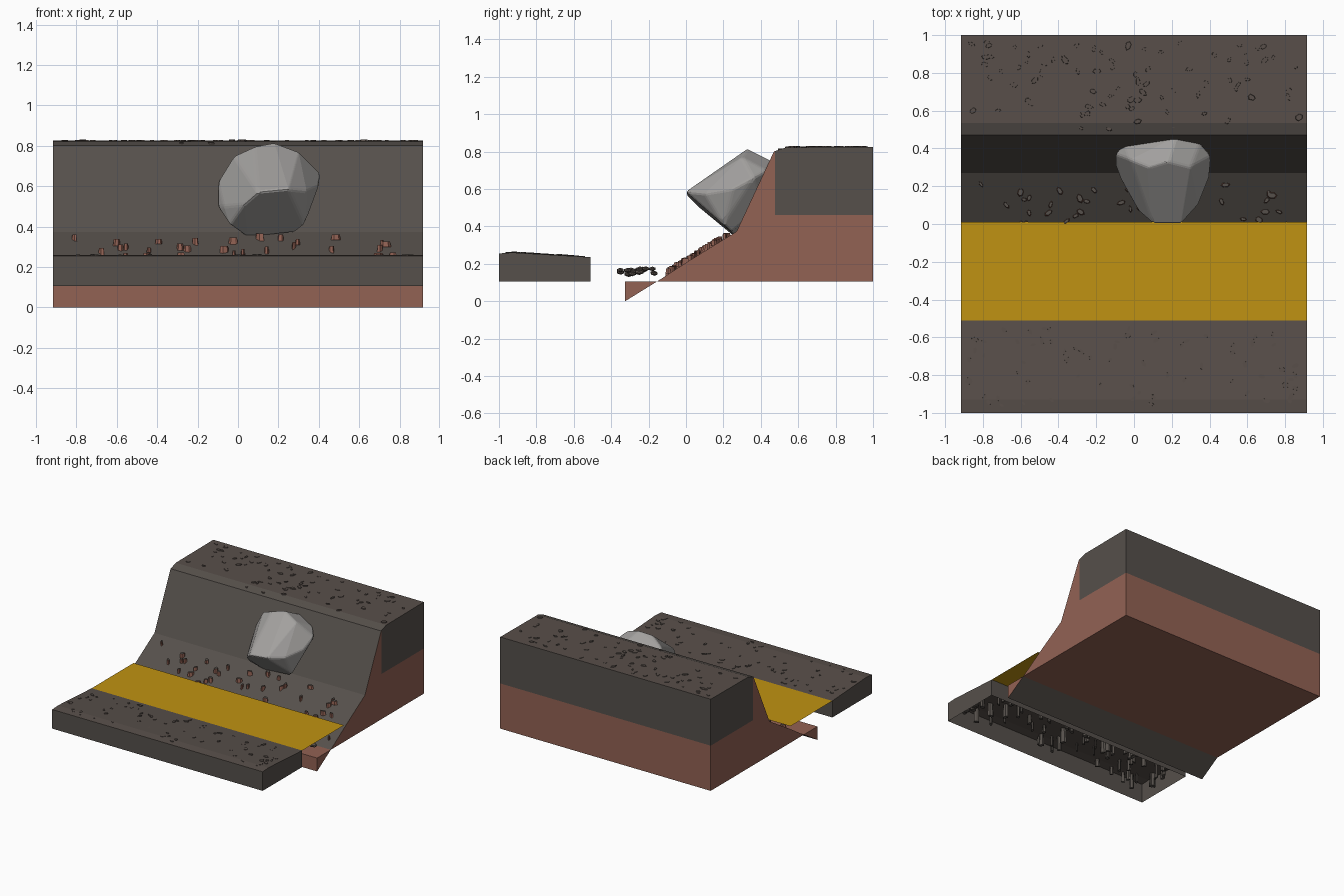
import bpy, bmesh, math, random
from mathutils import Vector, Matrix

random.seed(7)
old = bpy.data.objects.get("Cube")
if old:
    bpy.data.objects.remove(old)

HALF = 0.915      # half width of the terrain
BASE = 0.105      # underside of the ground blocks


def material(name, rgb):
    m = bpy.data.materials.new(name)
    m.use_nodes = True
    m.diffuse_color = (*rgb, 1)
    m.node_tree.nodes["Principled BSDF"].inputs["Base Color"].default_value = (*rgb, 1)
    return m


ROCK = material("dark grey rock", (0.092, 0.08, 0.07))
GROUND = material("brown grey ground", (0.098, 0.078, 0.068))
CLAY = material("red clay", (0.29, 0.122, 0.088))
YELLOW = material("yellow band", (0.53, 0.29, 0.006))
STONE = material("pale stone", (0.36, 0.35, 0.34))


def finish(name, bm, mats, rule=None):
    bmesh.ops.recalc_face_normals(bm, faces=bm.faces)
    bm.normal_update()
    if rule:
        for f in bm.faces:
            f.material_index = rule(f.normal, f.calc_center_median())
    mesh = bpy.data.meshes.new(name)
    bm.to_mesh(mesh)
    bm.free()
    for m in mats:
        mesh.materials.append(m)
    ob = bpy.data.objects.new(name, mesh)
    bpy.context.collection.objects.link(ob)
    return ob


def prism(profile):
    """Extrude a (y, z) side profile across the full width."""
    bm = bmesh.new()
    face = bm.faces.new([bm.verts.new((-HALF, y, z)) for y, z in profile])
    new = bmesh.ops.extrude_face_region(bm, geom=[face])["geom"]
    bmesh.ops.translate(bm, vec=(2 * HALF, 0, 0),
                        verts=[v for v in new if isinstance(v, bmesh.types.BMVert)])
    bmesh.ops.recalc_face_normals(bm, faces=bm.faces)
    return bm


def slope_z(y):
    return 0.235 + 0.625 * (y - 0.05) + 0.0


def pebble(bm, x, y, bottom, top, size):
    """Flat-topped six-sided pebble, pointed at both ends."""
    turn = random.uniform(0, math.pi)
    thin = random.uniform(0.45, 0.7)
    ring = []
    for i in range(6):
        a = i * math.pi / 3
        r = size * random.uniform(0.8, 1.1)
        ring.append(Matrix.Rotation(turn, 2) @ Vector((r * math.cos(a), thin * r * math.sin(a))))
    low = [bm.verts.new((x + p.x, y + p.y, bottom)) for p in ring]
    high = [bm.verts.new((x + p.x * 0.8, y + p.y * 0.8, top)) for p in ring]
    bm.faces.new(high)
    bm.faces.new(low[::-1])
    for i in range(6):
        j = (i + 1) % 6
        bm.faces.new((low[i], low[j], high[j], high[i]))


def scatter(name, count, y0, y1, surface, depth, mats, rule=None, size=0.026):
    bm = bmesh.new()
    for _ in range(count):
        y = random.uniform(y0, y1)
        top = surface(y) + random.uniform(0.002, 0.006)
        pebble(bm, random.uniform(-0.88, 0.88), y, top - random.uniform(depth / 2, depth),
               top, size * random.uniform(0.6, 1.1))
    finish(name, bm, mats, rule)


# Front slab, hollow underneath
bm = prism([(-1, BASE), (-1, 0.255), (-0.93, 0.26), (-0.51, 0.235), (-0.51, BASE)])
bmesh.ops.delete(bm, geom=[f for f in bm.faces if f.normal.z < -0.9], context="FACES_ONLY")
finish("front_slab", bm, [ROCK, GROUND], lambda n, c: int(abs(n.z) > 0.7))
scatter("front_slab_pebbles", 70, -0.96, -0.55, lambda y: 0.26 - 0.06 * (y + 0.93) if y > -0.93 else 0.258,
        0.12, [GROUND, ROCK], lambda n, c: int(n.z < 0.5))

# Bank: clay body with a rock cap and a rock-covered slope
bm = prism([(-0.155, BASE), (0.01, 0.212), (0.27, 0.372), (0.47, 0.8), (0.535, 0.822),
            (1, 0.825), (1, BASE)])
for co, no in (((0, 0, 0.46), (0, 0, 1)), ((0, 0.475, 0), (0, 1, 0))):
    bmesh.ops.bisect_plane(bm, geom=bm.verts[:] + bm.edges[:] + bm.faces[:],
                           plane_co=co, plane_no=no)


def bank_rule(n, c):
    if n.z > 0.95:
        return 1
    if n.z > 0.2:
        return 0
    return 0 if c.z > 0.46 and c.y > 0.475 else 2


finish("bank", bm, [ROCK, GROUND, CLAY], bank_rule)
scatter("bank_top_pebbles", 85, 0.5, 0.97, lambda y: 0.824 if y > 0.54 else 0.811, 0.02, [GROUND])

# Foot of the slope, dipping below the base
bm = prism([(-0.325, 0), (-0.325, BASE), (-0.155, BASE)])
finish("slope_foot", bm, [CLAY, ROCK], lambda n, c: int(n.z < -0.3))

# Slope pebbles with clay sides
scatter("slope_pebbles", 55, -0.1, 0.22, lambda y: 0.214 + 0.62 * y + 0.014, 0.05,
        [ROCK, CLAY], lambda n, c: int(n.z < 0.5), 0.028)

# Yellow band lying between slab and slope
bm = bmesh.new()
bm.faces.new([bm.verts.new((x, y, 0.234)) for x, y in
              ((-HALF, -0.51), (HALF, -0.51), (HALF, 0.035), (-HALF, 0.035))])
for v in bm.verts:
    if v.co.y > 0:
        v.co.y = 0.01
    v.co.z = 0.235
finish("yellow_band", bm, [YELLOW])

# Loose stones beneath the band
bm = bmesh.new()
for _ in range(16):
    y = random.uniform(-0.39, -0.15)
    place = Matrix.Translation((random.uniform(-0.85, 0.85), y, random.uniform(0.145, 0.175)))
    shape = Matrix.Diagonal((1.1, 0.9, 0.55, 1))
    bmesh.ops.create_icosphere(bm, subdivisions=1, radius=random.uniform(0.02, 0.032),
                               matrix=place @ shape)
finish("loose_stones", bm, [GROUND])

# Boulder: convex hull of its main corners, softened with a bevel
CORNERS = [
    (0.1, 0, 0.57), (0.25, 0, 0.585), (0.34, 0.1, 0.575), (0.4, 0.25, 0.6),
    (0.33, 0.2, 0.41), (0.28, 0.24, 0.37), (0.05, 0.26, 0.345), (-0.04, 0.2, 0.41),
    (0.03, 0.06, 0.51), (-0.1, 0.32, 0.5), (-0.1, 0.37, 0.62), (-0.07, 0.24, 0.5),
    (-0.02, 0.34, 0.75), (0.08, 0.3, 0.795), (0.18, 0.33, 0.815), (0.3, 0.3, 0.77),
    (0.41, 0.36, 0.66), (0.22, 0.46, 0.75), (0.35, 0.43, 0.7), (-0.05, 0.43, 0.65),
    (0.2, 0.43, 0.5), (0, 0.4, 0.45), (0.3, 0.4, 0.5)]
bm = bmesh.new()
for p in CORNERS:
    bm.verts.new(p)
hull = bmesh.ops.convex_hull(bm, input=bm.verts)
loose = [v for v in bm.verts if not v.link_faces]
bmesh.ops.delete(bm, geom=loose, context="VERTS")
bmesh.ops.dissolve_limit(bm, angle_limit=math.radians(8), verts=bm.verts, edges=bm.edges)
boulder = finish("boulder", bm, [STONE])
bevel = boulder.modifiers.new("soft_edges", "BEVEL")
bevel.width = 0.012
bevel.segments = 2
bevel.limit_method = "ANGLE"
bevel.angle_limit = math.radians(15)
